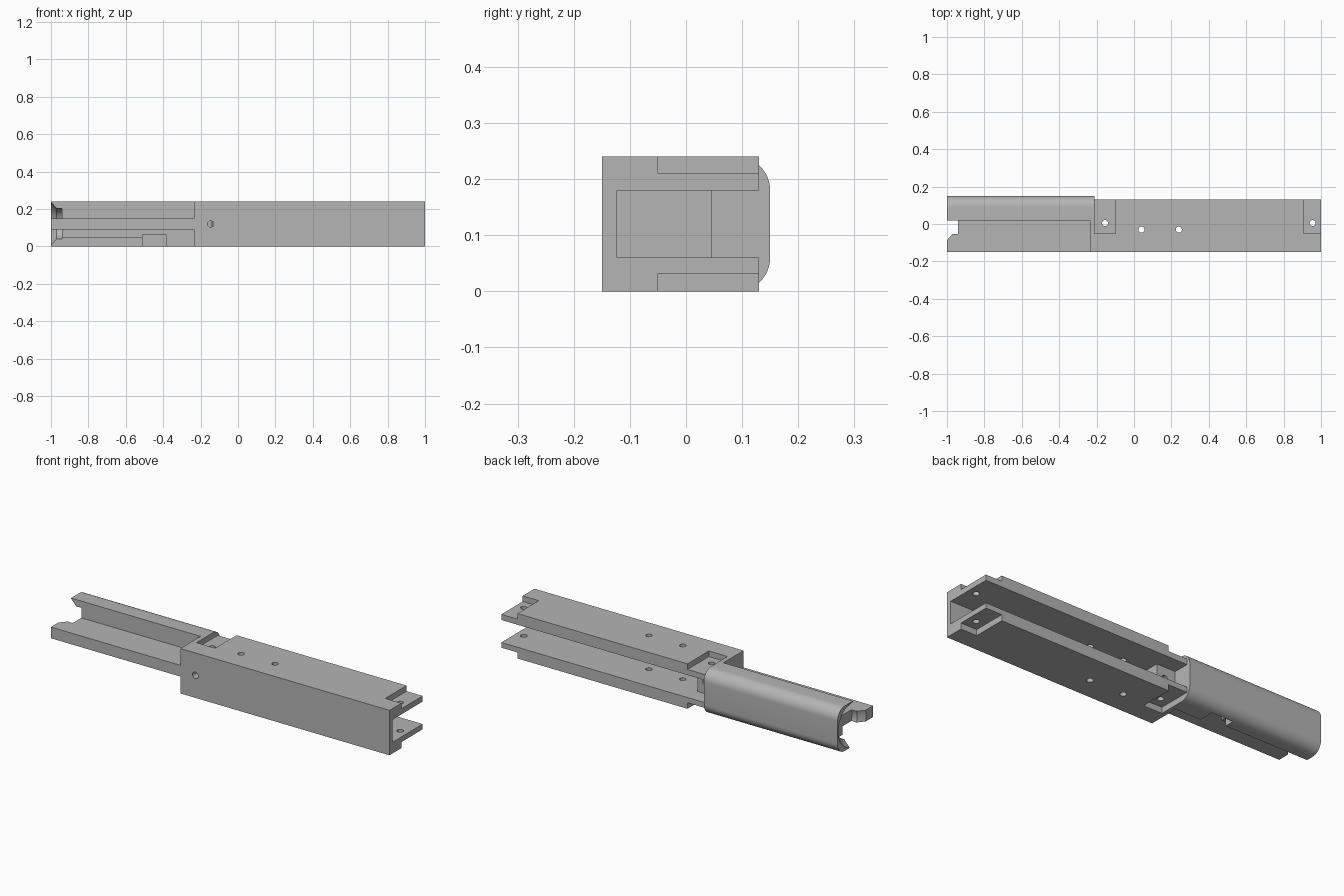
import bpy
import bmesh
import math
from mathutils import Matrix, Vector

old = bpy.data.objects.get("Cube")
if old:
    bpy.data.objects.remove(old, do_unlink=True)

GREY = (0.46, 0.46, 0.46, 1)
grey = bpy.data.materials.new("plain_grey")
grey.use_nodes = True
grey.diffuse_color = GREY
grey.node_tree.nodes["Principled BSDF"].inputs["Base Color"].default_value = GREY


def make(name, bm):
    bmesh.ops.recalc_face_normals(bm, faces=bm.faces)
    mesh = bpy.data.meshes.new(name)
    bm.to_mesh(mesh)
    bm.free()
    obj = bpy.data.objects.new(name, mesh)
    mesh.materials.append(grey)
    bpy.context.collection.objects.link(obj)
    return obj


def box(name, x, y, z):
    bm = bmesh.new()
    bmesh.ops.create_cube(bm, size=1)
    for v in bm.verts:
        v.co = Vector([(r[0] + r[1]) / 2 + c * (r[1] - r[0])
                       for r, c in zip((x, y, z), v.co)])
    return make(name, bm)


def rod(name, start, end, r1, r2, sides=32):
    """Cylinder or cone running between two points."""
    a, b = Vector(start), Vector(end)
    turn = (b - a).to_track_quat("Z", "Y").to_matrix().to_4x4()
    bm = bmesh.new()
    bmesh.ops.create_cone(bm, cap_ends=True, segments=sides, radius1=r1, radius2=r2,
                          depth=(b - a).length,
                          matrix=Matrix.Translation((a + b) / 2) @ turn)
    return make(name, bm)


def cut(obj, cutters):
    for c in cutters:
        mod = obj.modifiers.new("cut", "BOOLEAN")
        mod.operation = "DIFFERENCE"
        mod.solver = "EXACT"
        mod.object = c
        bpy.context.view_layer.objects.active = obj
        bpy.ops.object.modifier_apply(modifier=mod.name)


def discard(cutters):
    for c in cutters:
        bpy.data.objects.remove(c, do_unlink=True)


def smooth(obj):
    bpy.ops.object.select_all(action="DESELECT")
    obj.select_set(True)
    bpy.context.view_layer.objects.active = obj
    bpy.ops.object.shade_smooth_by_angle(angle=math.radians(30))


H = 0.24
MID = H / 2

# Main body: channel open at the back, solid block at its inner end
body = box("main_body", (-0.235, 1), (-0.15, 0.13), (0, H))
cutters = [
    box("channel", (-0.1, 1.1), (-0.123, 0.2), (0.06, 0.18)),
    box("channel_end", (-0.21, -0.05), (0.045, 0.2), (0.06, 0.18)),
    box("cover_seat", (-0.3, -0.21), (0.02, 0.2), (-0.1, 0.4)),
]
# Shallow pockets at both ends, on top and underneath
for x in ((-0.21, -0.1), (0.905, 1.1)):
    for z in ((0.21, 0.3), (-0.1, 0.032)):
        cutters.append(box("pocket", x, (-0.05, 0.2), z))
# Vertical screw holes
for x, y in ((-0.155, 0.005), (0.04, -0.03), (0.24, -0.03), (0.955, 0.005)):
    cutters.append(rod("screw_hole", (x, y, -0.1), (x, y, 0.4), 0.016, 0.016))
# Cross hole, blind from each side
for y in ((-0.2, 0.0), (0.03, 0.1)):
    cutters.append(rod("cross_hole", (-0.147, y[0], MID), (-0.147, y[1], MID), 0.017, 0.017))
cut(body, cutters)
discard(cutters)
smooth(body)

# Rounded rear cover: profile in y and z, pushed along x
R = 0.06
profile = [(0.02, 0), (0.02, H)]
for centre_z, first in ((H - R, 90), (R, 0)):
    for i in range(13):
        a = math.radians(first - 7.5 * i)
        profile.append((0.15 - R + R * math.cos(a), centre_z + R * math.sin(a)))
bm = bmesh.new()
face = bm.faces.new([bm.verts.new((-1, y, z)) for y, z in profile])
ext = bmesh.ops.extrude_face_region(bm, geom=[face])
bmesh.ops.translate(bm, vec=(0.79, 0, 0),
                    verts=[g for g in ext["geom"] if isinstance(g, bmesh.types.BMVert)])
cover = make("rear_cover", bm)

# Flat tongue in front of the cover
tongue = box("front_tongue", (-1, -0.235), (-0.15, 0.02), (0.09, 0.15))

# Flared round socket shared by the cover and tongue
AXIS_Y = 0.026
socket = [
    rod("socket_flare", (-1.01, AXIS_Y, MID), (-0.97, AXIS_Y, MID), 0.128, 0.084, 48),
    rod("socket_bore", (-0.99, AXIS_Y, MID), (-0.94, AXIS_Y, MID), 0.084, 0.084, 48),
]
# Lower relief and notch in the cover
relief = [
    box("lower_relief", (-1.1, -0.5), (-0.1, 0.05), (-0.1, 0.045)),
    box("lower_notch", (-0.51, -0.385), (-0.1, 0.1), (-0.1, 0.065)),
]
cut(cover, socket + relief)
cut(tongue, socket)
discard(socket + relief)
smooth(cover)
smooth(tongue)
